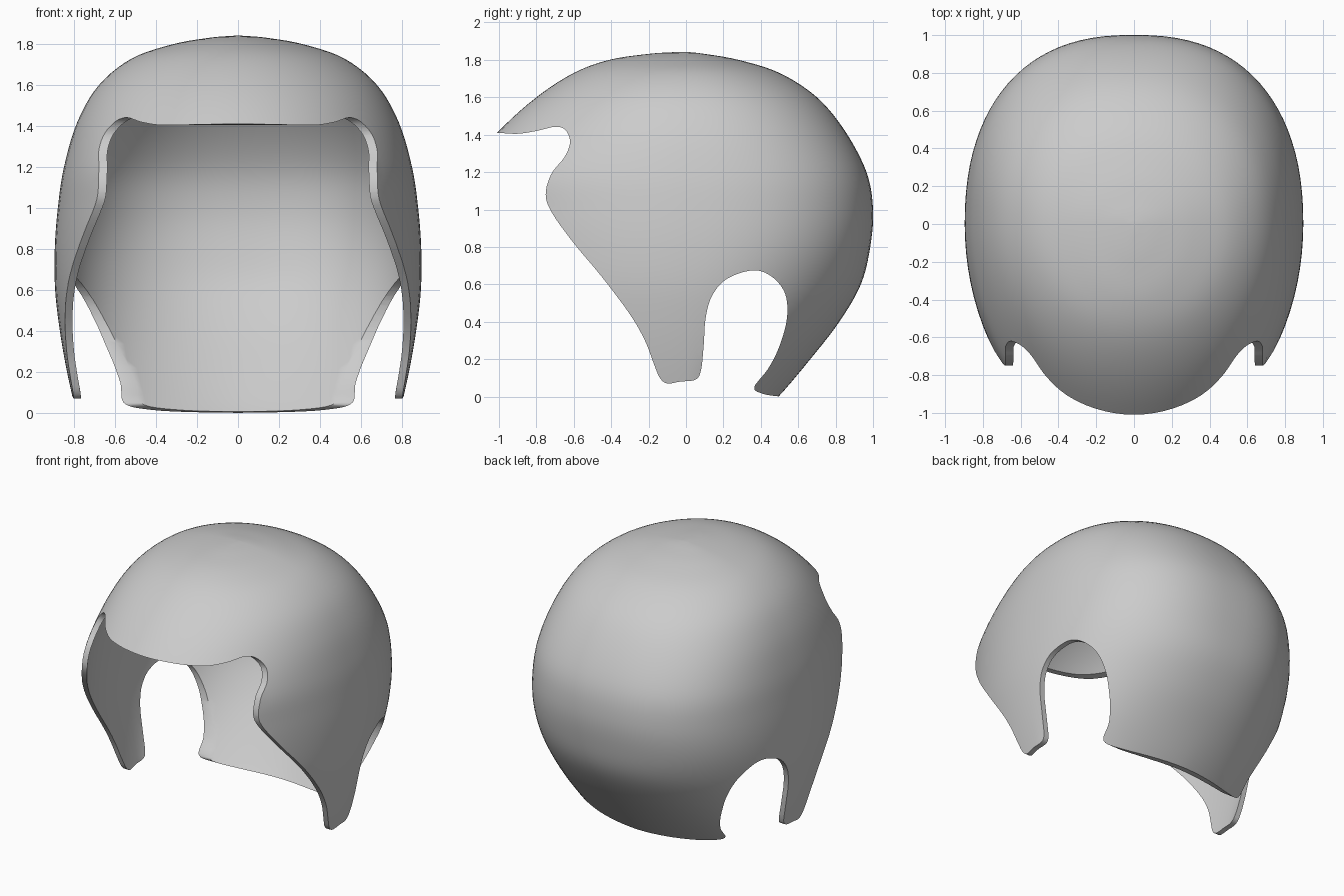
import bpy, bmesh, math

if "Cube" in bpy.data.objects:
    bpy.data.objects.remove(bpy.data.objects["Cube"])


def spline(pts, steps):
    """Catmull-Rom curve through points of any dimension."""
    out = []
    for i in range(len(pts) - 1):
        p0, p1 = pts[max(i - 1, 0)], pts[i]
        p2, p3 = pts[i + 1], pts[min(i + 2, len(pts) - 1)]
        for s in range(steps):
            t = s / steps
            out.append([0.5 * (2 * b + (c - a) * t + (2 * a - 5 * b + 4 * c - d) * t * t
                               + (3 * b - a - 3 * c + d) * t ** 3)
                        for a, b, c, d in zip(p0, p1, p2, p3)])
    out.append(list(pts[-1]))
    return out


def make_object(name, bm):
    bmesh.ops.recalc_face_normals(bm, faces=bm.faces)
    mesh = bpy.data.meshes.new(name)
    bm.to_mesh(mesh)
    bm.free()
    obj = bpy.data.objects.new(name, mesh)
    bpy.context.collection.objects.link(obj)
    return obj


def spow(v, e):
    return math.copysign(abs(v) ** e, v)


# Dome levels: height, half width, front reach, back reach, back roundness
LEVELS = [
    (-0.1, .765, .95, .38, 1.8), (0.0, .79, 1.0, .495, 1.8), (0.2, .835, 1.08, .665, 2.0),
    (0.4, .87, 1.13, .82, 2.1), (0.6, .893, 1.18, .935, 2.2), (0.8, .895, 1.2, .985, 2.35),
    (1.0, .88, 1.21, 1.0, 2.4), (1.2, .85, 1.19, .965, 2.4), (1.42, .785, 1.0, .85, 2.3),
    (1.6, .68, .8, .70, 2.2), (1.73, .52, .6, .50, 2.1), (1.8, .32, .41, .28, 2.0),
    (1.832, .14, .2, .1, 2.0), (1.842, .02, .05, .01, 2.0)]

# Side outline of the free edge (y, z): brim, cheek guard, ear arch, neck
EDGE = [
    (-1.0, 1.41), (-.9, 1.405), (-.8, 1.42), (-.7, 1.442), (-.645, 1.425), (-.62, 1.36),
    (-.65, 1.28), (-.72, 1.19), (-.75, 1.08), (-.715, .98), (-.6, .82), (-.45, .64),
    (-.3, .44), (-.22, .3), (-.17, .17), (-.14, .1), (-.1, .07), (-.03, .08), (.05, .09),
    (.08, .14), (.095, .28), (.105, .42), (.14, .54), (.22, .63), (.36, .675), (.46, .64),
    (.53, .55), (.54, .42), (.5, .27), (.44, .15), (.365, .05), (.41, .015), (.5, 0)]

# Full dome, lofted from horizontal rings
SIDES = 96
bm = bmesh.new()
rings = []
for z, w, f, b, n in spline(LEVELS, 5):
    ring = []
    for i in range(SIDES):
        a = 2 * math.pi * i / SIDES
        c, s = math.cos(a), math.sin(a)
        if abs(c) < 1e-9:
            c = 0.0
        if abs(s) < 1e-9:
            s = 0.0
        e = 2 / n if s > 0 else 1.0
        ring.append(bm.verts.new((w * spow(c, e), (b if s > 0 else f) * spow(s, e), z)))
    rings.append(ring)
for lo, hi in zip(rings, rings[1:]):
    for i in range(SIDES):
        j = (i + 1) % SIDES
        bm.faces.new((lo[i], lo[j], hi[j], hi[i]))
bm.faces.new(rings[-1])
# make sure normals face outwards before thickening inwards
helmet = make_object("helmet_shell", bm)
if helmet.data.polygons[0].normal.dot(helmet.data.polygons[0].center) < 0:
    helmet.data.flip_normals()

# Cutter: side outline extruded across the width
bm = bmesh.new()
outline = [(-1.4, 1.41)] + spline(EDGE, 5) + [(1.4, 0), (1.4, 2.2), (-1.4, 2.2)]
left = [bm.verts.new((-1.2, y, z)) for y, z in outline]
right = [bm.verts.new((1.2, y, z)) for y, z in outline]
bm.faces.new(left)
bm.faces.new(right[::-1])
for i in range(len(outline)):
    j = (i + 1) % len(outline)
    bm.faces.new((left[i], right[i], right[j], left[j]))
cutter = make_object("side_outline_cutter", bm)
cutter.hide_render = True

# Thicken, trim to the outline, shade
thick = helmet.modifiers.new("Thickness", 'SOLIDIFY')
thick.thickness = 0.035
thick.offset = -1
trim = helmet.modifiers.new("Trim", 'BOOLEAN')
trim.operation = 'INTERSECT'
trim.solver = 'EXACT'
trim.object = cutter

bpy.ops.object.select_all(action='DESELECT')
helmet.select_set(True)
bpy.context.view_layer.objects.active = helmet
bpy.ops.object.modifier_apply(modifier="Thickness")
bpy.ops.object.modifier_apply(modifier="Trim")
bpy.data.objects.remove(cutter, do_unlink=True)
bpy.ops.object.shade_smooth_by_angle(angle=math.radians(40))
